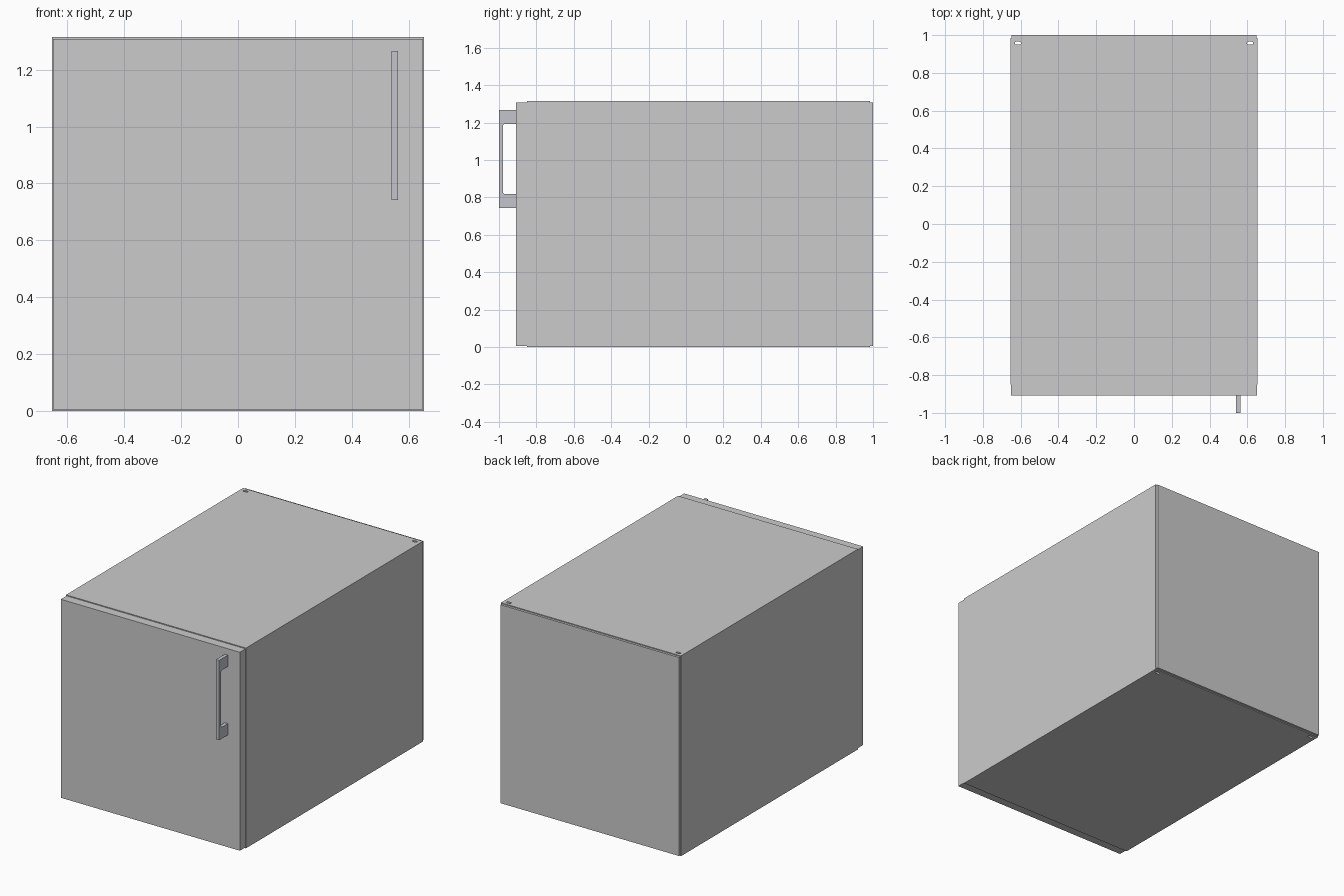
import bpy, bmesh
from mathutils import Matrix, Vector

if "Cube" in bpy.data.objects:
    bpy.data.objects.remove(bpy.data.objects["Cube"])


def make_object(name, bm):
    bmesh.ops.recalc_face_normals(bm, faces=bm.faces)
    mesh = bpy.data.meshes.new(name)
    bm.to_mesh(mesh)
    bm.free()
    obj = bpy.data.objects.new(name, mesh)
    bpy.context.collection.objects.link(obj)
    return obj


def box(name, lo, hi):
    lo, hi = Vector(lo), Vector(hi)
    bm = bmesh.new()
    bmesh.ops.create_cube(bm, size=1, matrix=Matrix.Translation((lo + hi) / 2)
                          @ Matrix.Diagonal((*(hi - lo), 1)))
    return make_object(name, bm)


def cut(target, cutter):
    mod = target.modifiers.new("cut", 'BOOLEAN')
    mod.operation = 'DIFFERENCE'
    mod.solver = 'EXACT'
    mod.object = cutter
    bpy.context.view_layer.objects.active = target
    bpy.ops.object.modifier_apply(modifier=mod.name)
    bpy.data.objects.remove(cutter)


W, H = 0.653, 1.314
FRONT, REAR = -0.85, 0.985
T = 0.06

# Carcass: hollow tube of side, top and bottom panels
carcass = box("cabinet_carcass", (-W, FRONT, 0), (W, REAR, H))
cut(carcass, box("cavity_cutter", (-W + T, FRONT - 0.1, T), (W - T, REAR + 0.1, H - T)))

# Rounded mounting slots running vertically through the side panels
for side in (-1, 1):
    slot = box("slot_cutter", (side * 0.615 - 0.016, 0.949, -0.1),
               (side * 0.615 + 0.016, 0.965, H + 0.1))
    bm = bmesh.new()
    bm.from_mesh(slot.data)
    uprights = [e for e in bm.edges if abs(e.verts[0].co.z - e.verts[1].co.z) > 1]
    bmesh.ops.bevel(bm, geom=uprights, offset=0.0075, segments=4,
                    profile=0.5, affect='EDGES')
    bm.to_mesh(slot.data)
    bm.free()
    cut(carcass, slot)

# Back panel and door, both slightly smaller than the carcass
box("back_panel", (-W + 0.005, REAR, 0.006), (W - 0.005, 1.0, H - 0.006))
box("door", (-W + 0.003, -0.909, 0.006), (W - 0.003, FRONT, H - 0.006))

# Handle: bracket profile in the side plane, extruded along x
profile = [(-0.909, 0.742), (-1.0, 0.742), (-1.0, 1.266), (-0.909, 1.266),
           (-0.909, 1.191), (-0.972, 1.191), (-0.979, 1.184),
           (-0.979, 0.824), (-0.972, 0.817), (-0.909, 0.817)]
bm = bmesh.new()
face = bm.faces.new([bm.verts.new((0.54, y, z)) for y, z in profile])
ext = bmesh.ops.extrude_face_region(bm, geom=[face])
bmesh.ops.translate(bm, vec=(0.023, 0, 0),
                    verts=[g for g in ext["geom"] if isinstance(g, bmesh.types.BMVert)])
handle = make_object("door_handle", bm)
steel = bpy.data.materials.new("handle_steel")
steel.diffuse_color = (0.55, 0.56, 0.6, 1)
steel.use_nodes = True
steel.node_tree.nodes["Principled BSDF"].inputs["Base Color"].default_value = steel.diffuse_color
handle.data.materials.append(steel)
